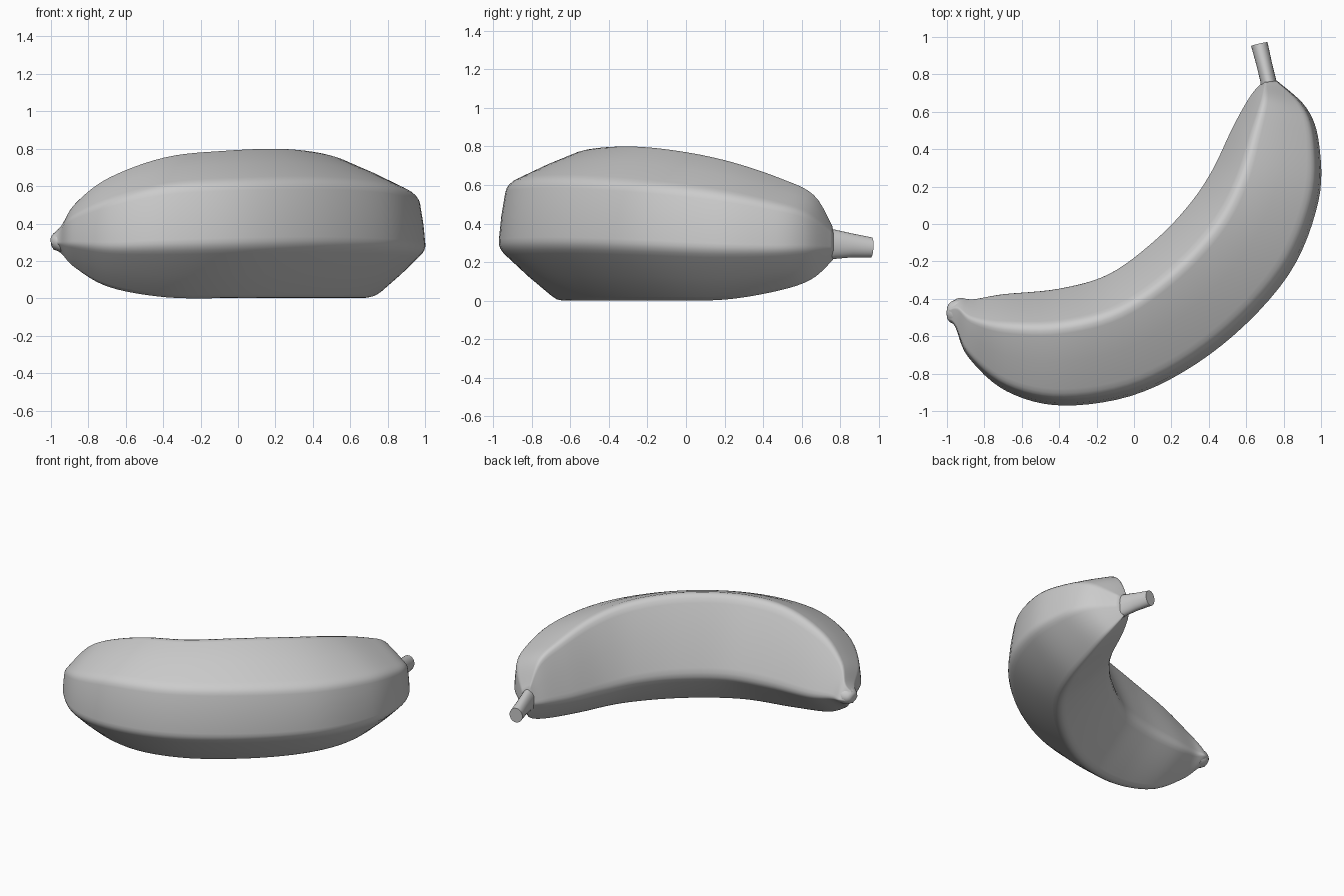
import bpy
import bmesh
from math import cos, sin, pi
from mathutils import Vector

if "Cube" in bpy.data.objects:
    bpy.data.objects.remove(bpy.data.objects["Cube"])

# stations: inner x,y / outer x,y / lowest z / highest z, tip to stem
STATIONS = [
    (-.985, -.425, -.993, -.515, .262, .345),
    (-.935, -.395, -.955, -.55, .24, .39),
    (-.86, -.402, -.885, -.71, .165, .505),
    (-.70, -.375, -.68, -.89, .06, .64),
    (-.40, -.345, -.37, -.965, .005, .75),
    (-.13, -.265, .05, -.89, 0, .785),
    (.12, -.08, .47, -.64, 0, .795),
    (.30, .11, .82, -.27, 0, .768),
    (.42, .29, .98, .12, .005, .715),
    (.53, .52, .985, .43, .05, .63),
    (.62, .68, .92, .62, .11, .545),
    (.685, .757, .765, .765, .21, .385),
]


def catmull(rows, steps):
    """Smoothly resample rows of numbers."""
    out = []
    n = len(rows)
    for i in range(n - 1):
        p = [rows[max(0, min(n - 1, i + k))] for k in (-1, 0, 1, 2)]
        for s in range(steps):
            t = s / steps
            out.append([b + .5 * t * (c - a + t * (2*a - 5*b + 4*c - d + t * (3*(b - c) + d - a)))
                        for a, b, c, d in zip(*p)])
    out.append(list(rows[-1]))
    return out


def section(ridge, shoulder):
    """Five-sided section with rounded ridges (across 0..1, up 0..1)."""
    pts = [Vector(p) for p in ((0, .37), (.5, 0), (1, .36), (.93, shoulder), (ridge, 1))]
    f = .13
    q = [p + f / 4 * (2 * p - pts[i - 1] - pts[(i + 1) % 5]) for i, p in enumerate(pts)]
    out = []
    for i, p in enumerate(q):
        a, b = p.lerp(q[i - 1], f), p.lerp(q[(i + 1) % 5], f)
        for k in range(5):
            t = k / 4
            out.append(a.lerp(p, t).lerp(p.lerp(b, t), t))
        # gentle swell in the middle of each side
        m = (p + q[(i + 1) % 5]) / 2
        out.append(m + (m - Vector((.5, .5))).normalized() * .006)
    return out


def loft(name, rings, angle):
    bm = bmesh.new()
    rows = [[bm.verts.new(v) for v in r] for r in rings]
    n = len(rows[0])
    for a, b in zip(rows, rows[1:]):
        for i in range(n):
            j = (i + 1) % n
            bm.faces.new((a[i], a[j], b[j], b[i]))
    bm.faces.new(rows[0])
    bm.faces.new(rows[-1])
    bmesh.ops.recalc_face_normals(bm, faces=bm.faces)
    me = bpy.data.meshes.new(name)
    bm.to_mesh(me)
    bm.free()
    ob = bpy.data.objects.new(name, me)
    bpy.context.collection.objects.link(ob)
    bpy.ops.object.select_all(action='DESELECT')
    ob.select_set(True)
    bpy.context.view_layer.objects.active = ob
    bpy.ops.object.shade_smooth_by_angle(angle=angle)
    return ob


def tube(name, stops):
    """Elliptical tube through (centre, flat radius, upright radius) stops."""
    axis = (Vector(stops[-1][0]) - Vector(stops[0][0])).normalized()
    side = axis.cross(Vector((0, 0, 1))).normalized()
    up = side.cross(axis)
    rings = [[Vector(c) + side * rs * cos(k * pi / 12) + up * ru * sin(k * pi / 12)
              for k in range(24)] for c, rs, ru in stops]
    return loft(name, rings, .8)


# curved fruit body, running out into the small neck at the tip
rings = []
rows = catmull(STATIONS, 6)
for i, (ix, iy, ox, oy, lo, hi) in enumerate(rows):
    s = i / (len(rows) - 1)
    rings.append([Vector((ix + (ox - ix) * u, iy + (oy - iy) * u, lo + (hi - lo) * v))
                  for u, v in section(.37 - .14 * s, .80 - .03 * s)])
loft("fruit_body", rings, .9)

# stem
tube("stem", [((.73, .70, .29), .05, .09), ((.717, .77, .292), .042, .076),
              ((.695, .86, .286), .042, .062), ((.670, .962, .276), .045, .052)])

# rounded blossom-end cap
tube("tip_nub", [((-.93, -.472, .308), .066, .062), ((-.955, -.471, .305), .068, .058),
                 ((-.982, -.47, .303), .054, .044),
                 ((-.995, -.469, .302), .04, .032), ((-1.0, -.468, .302), .02, .018)])
